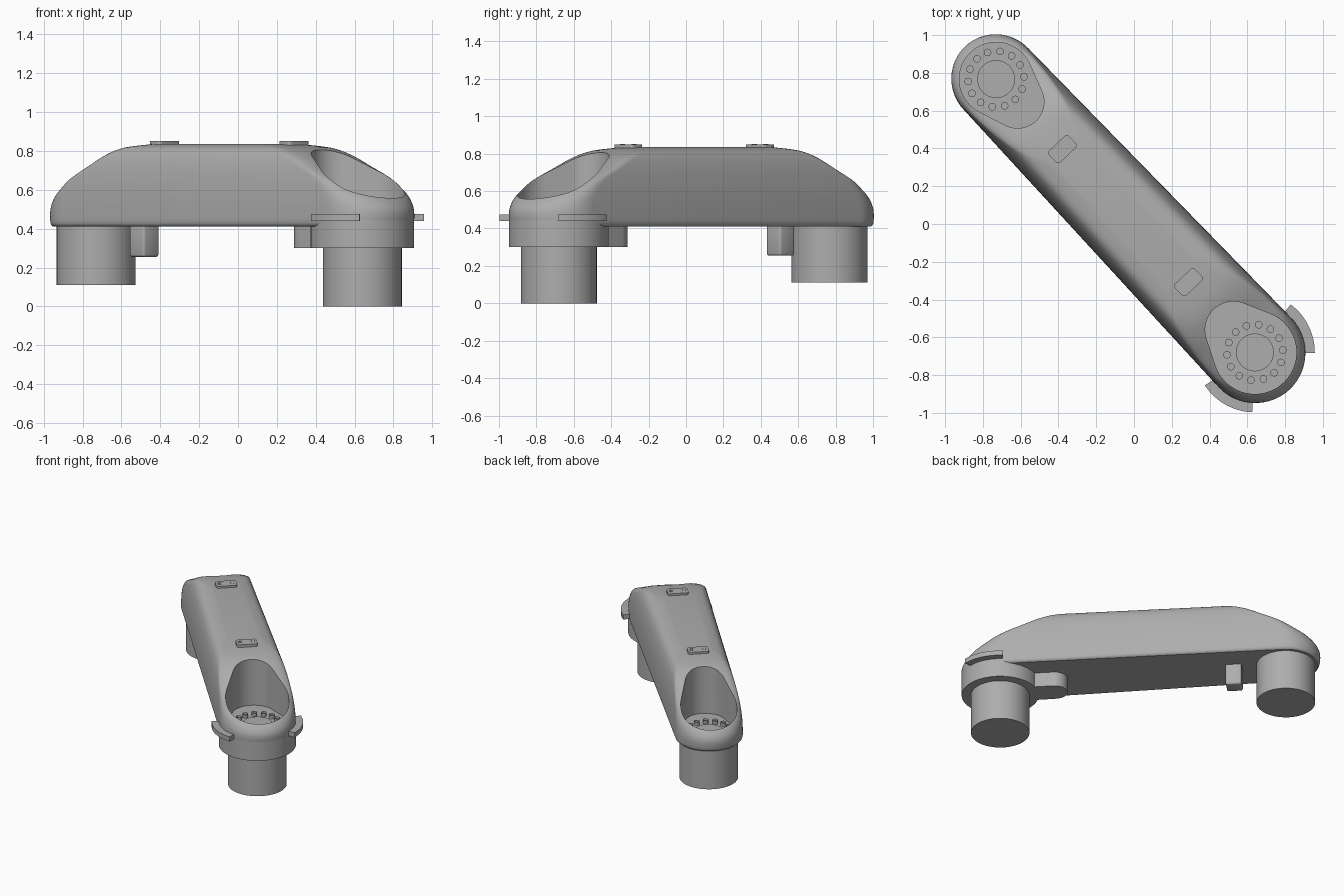
import bpy, bmesh, math
from mathutils import Matrix, Vector

if "Cube" in bpy.data.objects:
    bpy.data.objects.remove(bpy.data.objects["Cube"])

# Local frame: x runs along the link, from the rear joint to the front joint
REAR, FRONT = Vector((-0.73, 0.767, 0)), Vector((0.64, -0.68, 0))
AXIS = FRONT - REAR
HALF = AXIS.length / 2
FRAME = (Matrix.Translation((REAR + FRONT) / 2)
         @ Matrix.Rotation(math.atan2(AXIS.y, AXIS.x), 4, 'Z'))
FLOOR = 0.455

grey = bpy.data.materials.new("light_grey")
grey.use_nodes = True
COLOUR = (0.42, 0.42, 0.42, 1)
grey.diffuse_color = COLOUR
grey.node_tree.nodes["Principled BSDF"].inputs["Base Color"].default_value = COLOUR


def finish(name, bm, angle=35):
    bmesh.ops.recalc_face_normals(bm, faces=bm.faces)
    mesh = bpy.data.meshes.new(name)
    bm.to_mesh(mesh)
    bm.free()
    mesh.materials.append(grey)
    obj = bpy.data.objects.new(name, mesh)
    bpy.context.collection.objects.link(obj)
    obj.matrix_world = FRAME
    shade(obj, angle)
    return obj


def shade(obj, angle):
    bpy.ops.object.select_all(action='DESELECT')
    obj.select_set(True)
    bpy.context.view_layer.objects.active = obj
    bpy.ops.object.shade_smooth_by_angle(angle=math.radians(angle))


def loft(bm, rings):
    rows = [[bm.verts.new(p) for p in ring] for ring in rings]
    for low, high in zip(rows, rows[1:]):
        for i in range(len(low)):
            j = (i + 1) % len(low)
            bm.faces.new((low[i], low[j], high[j], high[i]))
    bm.faces.new(rows[0][::-1])
    return bm.faces.new(rows[-1])


def prism(bm, outline, z0, z1):
    return loft(bm, [[(x, y, z) for x, y in outline] for z in (z0, z1)])


def arc(x, y, r, a0, a1, n):
    steps = [a0 + (a1 - a0) * i / n for i in range(n + 1)]
    return [(x + r * math.cos(a), y + r * math.sin(a)) for a in steps]


def disc(x, y, r, n=48):
    return arc(x, y, r, 0, math.tau, n)[:-1]


def teardrop(x, side, r0, r1, dist):
    # two circles wrapped by their shared tangents, pointing towards the middle
    a = math.acos((r0 - r1) / dist)
    pts = arc(0, 0, r0, a, math.tau - a, 40) + arc(dist, 0, r1, -a, a, 24)
    return [(x - side * px, py) for px, py in pts]


def socket(bm, x, y, r, z0, z1, wall, depth, n=16):
    # short round boss with a sunken centre
    top = prism(bm, disc(x, y, r, n), z0, z1)
    bmesh.ops.inset_individual(bm, faces=[top], thickness=wall)
    bmesh.ops.translate(bm, verts=list(top.verts), vec=(0, 0, -depth))


# Link shell: rows of height, end tip, end depth, width factor, end squareness
ROWS = [(0.41, -0.235, 0.235, 0.94, 2), (0.43, -0.25, 0.25, 1, 2),
        (0.50, -0.25, 0.25, 1, 2), (0.56, -0.205, 0.22, 0.99, 2.1),
        (0.61, -0.12, 0.17, 0.975, 2.4), (0.66, -0.02, 0.12, 0.95, 2.8),
        (0.72, 0.11, 0.11, 0.91, 2.8), (0.78, 0.23, 0.11, 0.83, 2.6),
        (0.817, 0.34, 0.11, 0.69, 2.4), (0.835, 0.5, 0.1, 0.42, 2.2)]


def blend(rows, steps=4):
    out = []
    for i in range(len(rows) - 1):
        p0, p1, p2, p3 = (rows[min(max(k, 0), len(rows) - 1)]
                          for k in range(i - 1, i + 3))
        for s in range(steps):
            t = s / steps
            out.append([b + t * (c - a) / 2 + t * t * (a - 2.5 * b + 2 * c - d / 2)
                        + t ** 3 * (1.5 * (b - c) + (d - a) / 2)
                        for a, b, c, d in zip(p0, p1, p2, p3)])
    return out + [rows[-1]]


def shell_ring(z, tip, depth, width, power):
    ring = []
    for side, r in ((1, 0.265), (-1, 0.235)):
        k = r / 0.25
        for i in range(33):
            a = math.pi * (i / 32 - 0.5)
            c, s = max(math.cos(a), 0), math.sin(a)
            x = HALF - (tip + depth) * k + depth * k * c ** (2 / power)
            y = r * width * math.copysign(abs(s) ** (2 / power), s)
            ring.append((side * x, side * y, z))
    return ring


bm = bmesh.new()
loft(bm, [shell_ring(*row) for row in blend(ROWS)])
shell = finish("link_shell", bm)

# Joint pockets cut down from above
cutters = []
for name, side, r0, r1 in (("front", 1, 0.22, 0.15), ("rear", -1, 0.195, 0.14)):
    bm = bmesh.new()
    prism(bm, teardrop(side * HALF, side, r0, r1, 0.165), FLOOR, 1.2)
    cutter = finish(name + "_pocket_cutter", bm)
    cutter.hide_render = True
    cutters.append(cutter)
    mod = shell.modifiers.new(name + "_pocket", 'BOOLEAN')
    mod.operation, mod.solver, mod.object = 'DIFFERENCE', 'EXACT', cutter
bpy.context.view_layer.update()
cut = bpy.data.meshes.new_from_object(
    shell.evaluated_get(bpy.context.evaluated_depsgraph_get()))
shell.modifiers.clear()
shell.data = cut
for cutter in cutters:
    bpy.data.objects.remove(cutter)
shade(shell, 35)

# Joint cylinders, bolt circles, hub plates and top plates
for name, side, z0, z1 in (("front", 1, 0, 0.31), ("rear", -1, 0.11, 0.42)):
    x = side * HALF
    bm = bmesh.new()
    prism(bm, disc(x, 0, 0.203, 64), z0, z1)
    finish(name + "_joint_cylinder", bm)

    bm = bmesh.new()
    for px, py in disc(x, 0, 0.148, 14):
        socket(bm, px, py, 0.02, FLOOR - 0.01, FLOOR + 0.025, 0.009, 0.015)
    finish(name + "_bolts", bm)

    bm = bmesh.new()
    prism(bm, disc(x, 0, 0.1), FLOOR - 0.01, FLOOR + 0.012)
    finish(name + "_hub_plate", bm)

    bm = bmesh.new()
    px, plate = side * 0.485, []
    for q, (sx, sy) in enumerate(((1, 1), (-1, 1), (-1, -1), (1, -1))):
        plate += arc(px + sx * 0.025, sy * 0.055, 0.018,
                     q * math.pi / 2, (q + 1) * math.pi / 2, 5)
    prism(bm, plate, 0.825, 0.85)
    for y in (-0.045, 0.045):
        socket(bm, px, y, 0.014, 0.84, 0.852, 0.003, 0.008)
    finish(name + "_top_plate", bm)

# Front collar
bm = bmesh.new()
prism(bm, disc(HALF, 0, 0.267, 64), 0.3, 0.445)
finish("front_collar", bm)

# Curved bumpers either side of the collar
for name, sign in (("left", 1), ("right", -1)):
    bm = bmesh.new()
    a0, a1 = sign * math.radians(46), sign * math.radians(100)
    prism(bm, arc(HALF, 0, 0.317, a0, a1, 20) + arc(HALF, 0, 0.25, a1, a0, 20),
          0.44, 0.476)
    finish(name + "_bumper", bm)

# Stops on the underside
bm = bmesh.new()
prism(bm, teardrop(HALF - 0.2, 1, 0.091, 0.09, 0.18), 0.3, 0.42)
finish("front_stop", bm)

bm = bmesh.new()
bmesh.ops.create_cube(bm, size=1, matrix=Matrix.Translation((0.36 - HALF, 0, 0.34))
                      @ Matrix.Diagonal((0.11, 0.11, 0.17, 1)))
bmesh.ops.bevel(bm, geom=bm.edges[:], offset=0.012, segments=3, affect='EDGES', profile=0.5)
finish("rear_stop", bm)
